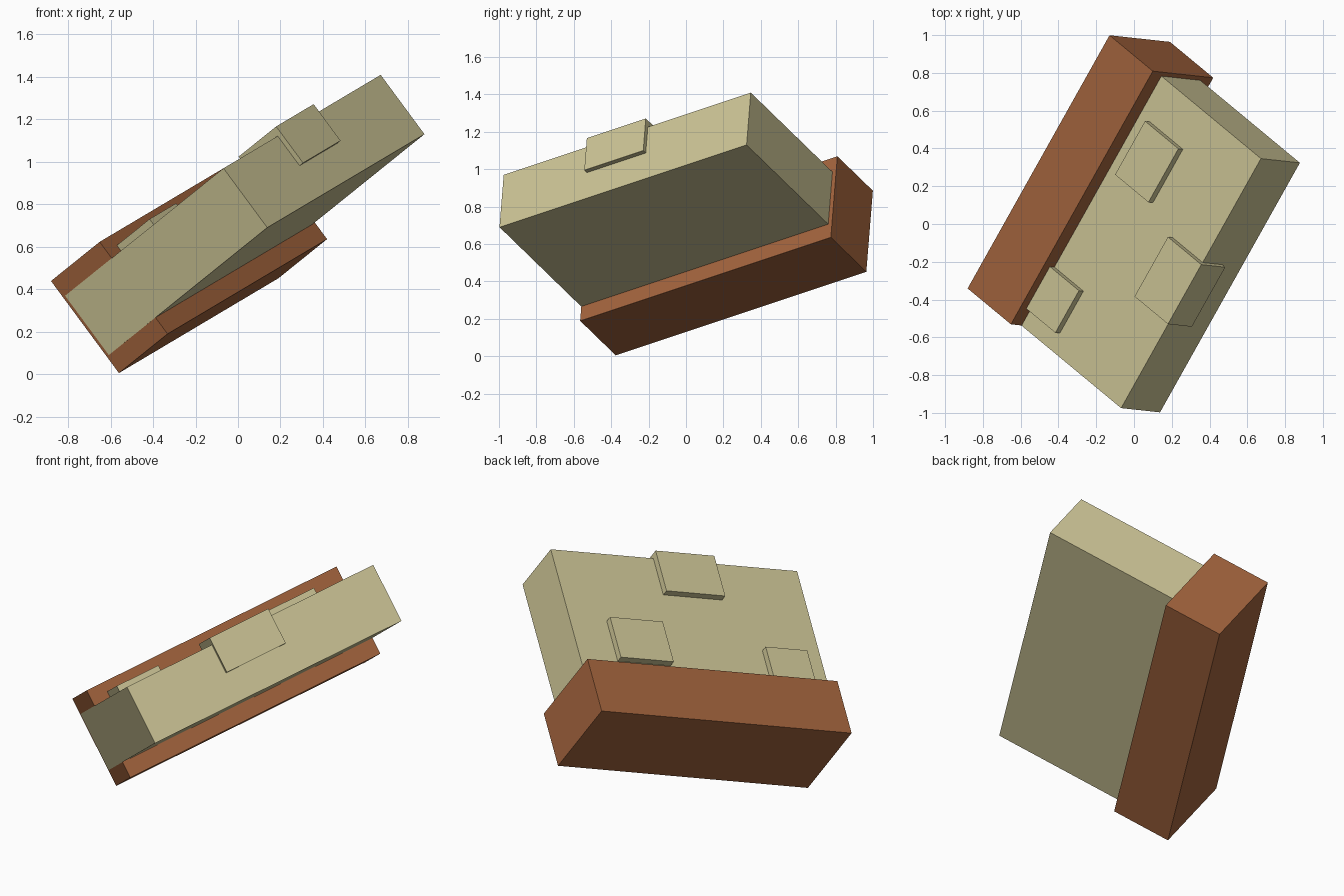
import bpy
from mathutils import Matrix, Vector

if "Cube" in bpy.data.objects:
    bpy.data.objects.remove(bpy.data.objects["Cube"])

# Tilted frame shared by every part: length, width, thickness axes
l = Vector((0.4695, 0.8376, 0.279)).normalized()
w = Vector((-0.6535, 0.544, -0.526))
w = (w - l * w.dot(l)).normalized()
n = l.cross(w)
frame = Matrix((l, w, n)).transposed().to_4x4()
frame.translation = (0.0325, -0.015, 0.75)


def material(name, colour):
    m = bpy.data.materials.new(name)
    m.diffuse_color = (*colour, 1)
    m.use_nodes = True
    m.node_tree.nodes["Principled BSDF"].inputs["Base Color"].default_value = m.diffuse_color
    return m


beige = material("beige", (0.60, 0.55, 0.30))
brown = material("brown", (0.36, 0.125, 0.046))


def box(name, lo, hi, mat):
    """Box between two corners given in the tilted frame."""
    lo, hi = Vector(lo), Vector(hi)
    bpy.ops.mesh.primitive_cube_add(size=1)
    ob = bpy.context.object
    ob.name = name
    ob.data.transform(Matrix.Translation((lo + hi) / 2) @ Matrix.Diagonal((*(hi - lo), 1)))
    ob.matrix_world = frame
    ob.data.materials.append(mat)
    return ob


# Main slab, one end flush with the spine (a hair proud to stay visible)
box("slab", (-0.790, -0.57, -0.174), (0.787, 0.57, 0.174), beige)
# Thick spine block along one long edge
box("spine", (-0.789, 0.235, -0.27), (0.811, 0.585, 0.27), brown)
# Raised plates on the upper face, the last one wrapping the free edge
box("inner_plate", (0.21, -0.11, 0.10), (0.548, 0.16, 0.214), beige)
box("corner_plate", (-0.686, 0.0, 0.10), (-0.42, 0.27, 0.214), beige)
box("edge_plate", (-0.246, -0.595, 0.0), (0.13, -0.325, 0.214), beige)
